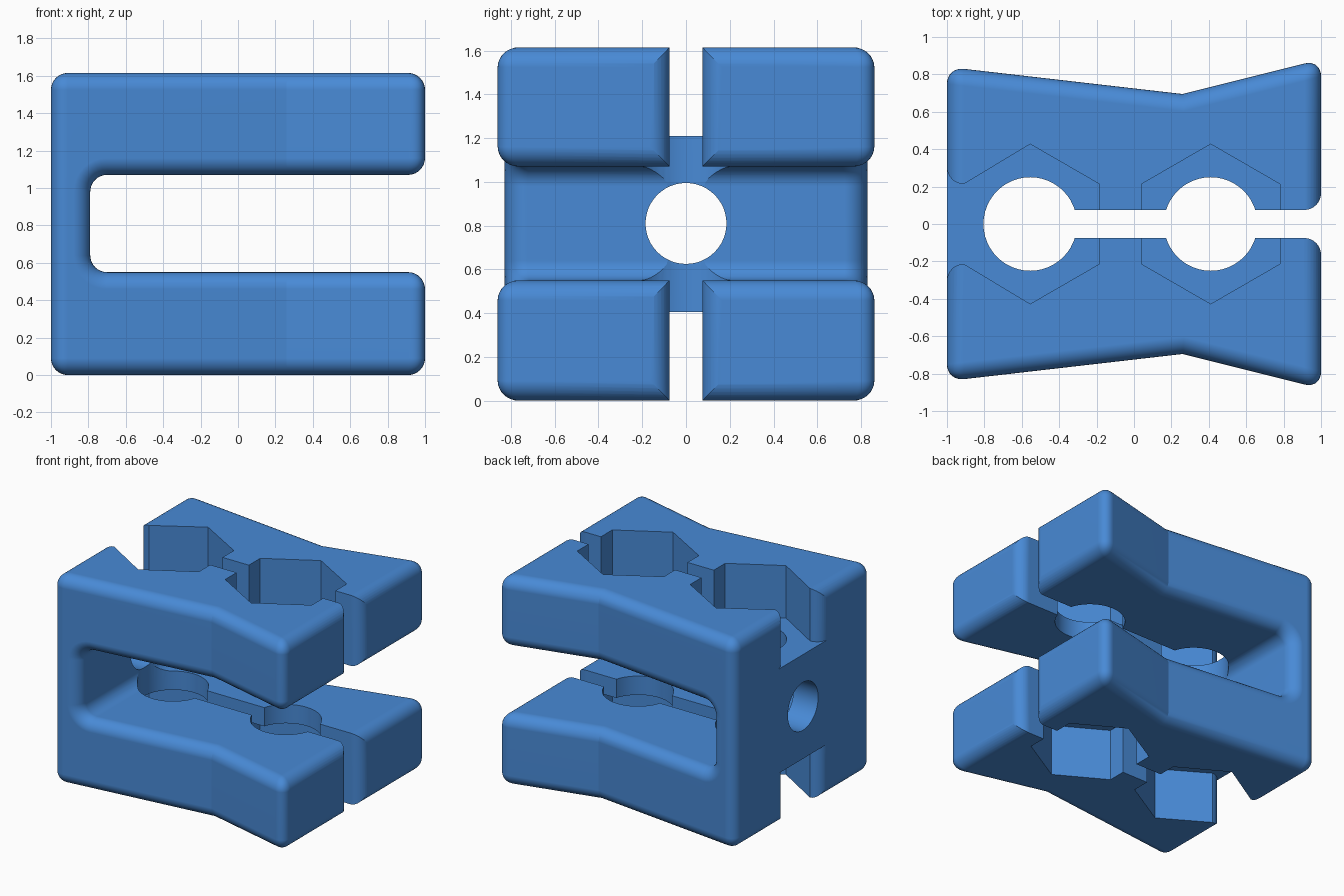
import bpy, bmesh, math

if "Cube" in bpy.data.objects:
    bpy.data.objects.remove(bpy.data.objects["Cube"])

H = 1.615                 # overall height
R = 0.09                  # rounding radius
KINK = 0.26               # x of the narrow waist
WIN_X, WIN_Z0, WIN_Z1 = -0.79, 0.55, 1.07
HOLES = (-0.555, 0.41)    # x of the two bolt axes
HEX = 0.427               # nut pocket circumradius

blue = bpy.data.materials.new("blue plastic")
blue.diffuse_color = (0.065, 0.254, 0.672, 1)
blue.use_nodes = True
blue.node_tree.nodes["Principled BSDF"].inputs["Base Color"].default_value = blue.diffuse_color


def make_object(name, bm):
    bmesh.ops.recalc_face_normals(bm, faces=bm.faces)
    mesh = bpy.data.meshes.new(name)
    bm.to_mesh(mesh)
    bm.free()
    mesh.materials.append(blue)
    ob = bpy.data.objects.new(name, mesh)
    bpy.context.collection.objects.link(ob)
    return ob


def arc(cx, cy, r, a0, a1, n=8):
    angles = [math.radians(a0 + (a1 - a0) * i / n) for i in range(n + 1)]
    return [(cx + r * math.cos(a), cy + r * math.sin(a)) for a in angles]


def prism(name, pts, lo, hi, axis="z"):
    """Extrude a 2D outline along z, or along x (points are then y, z)."""
    bm = bmesh.new()
    place = (lambda p, h: (p[0], p[1], h)) if axis == "z" else (lambda p, h: (h, p[0], p[1]))
    a = [bm.verts.new(place(p, lo)) for p in pts]
    b = [bm.verts.new(place(p, hi)) for p in pts]
    bm.faces.new(a)
    bm.faces.new(b)
    for i in range(len(a)):
        j = (i + 1) % len(a)
        bm.faces.new((a[i], a[j], b[j], b[i]))
    return make_object(name, bm)


def half_width(x):
    return 0.695 + (KINK - x) * 0.115 if x <= KINK else 0.695 + (x - KINK) * 0.25


# Clamp body: C-shaped side profile, pinched at the waist
profile = [(-1, 0), (KINK, 0), (1, 0), (1, WIN_Z0), (KINK, WIN_Z0)]
profile += arc(WIN_X + R, WIN_Z0 + R, R, 270, 180)
profile += arc(WIN_X + R, WIN_Z1 - R, R, 180, 90)
profile += [(KINK, WIN_Z1), (1, WIN_Z1), (1, H), (KINK, H), (-1, H)]
n = len(profile)

bm = bmesh.new()
sides = [[bm.verts.new((x, s * half_width(x), z)) for x, z in profile] for s in (-1, 1)]
for side in sides:
    bm.faces.new([v for v in side if v.co.x <= KINK + 1e-4])
    bm.faces.new(side[1:5])
    bm.faces.new(side[n - 5:n - 1])
for i in range(n):
    j = (i + 1) % n
    bm.faces.new((sides[0][i], sides[0][j], sides[1][j], sides[1][i]))
bmesh.ops.recalc_face_normals(bm, faces=bm.faces)

# Round the side outlines and the edges of both end faces
rounded = []
for side in sides:
    rounded += [bm.edges.get((side[i], side[(i + 1) % n])) for i in range(n)]
for a, b in zip(*sides):
    if abs(abs(a.co.x) - 1) < 1e-4:
        rounded.append(bm.edges.get((a, b)))
bmesh.ops.bevel(bm, geom=rounded, offset=R, offset_type='OFFSET', segments=8,
                profile=0.5, affect='EDGES', clamp_overlap=False)
body = make_object("clamp_body", bm)

# Clamping slot with a rounded mouth at the open end
upper = arc(1 - R, 0.075 + R, R, 270, 360) + [(1.1, 0.075 + R)]
upper = [(-0.45, 0.075)] + upper
slot = upper + [(x, -y) for x, y in reversed(upper)]
cutters = [prism("slot_cutter", slot, -0.1, H + 0.1)]

# Bolt holes
for x in HOLES:
    cutters.append(prism("bolt_hole_cutter", arc(x, 0, 0.25, 0, 352.5, 47), -0.1, H + 0.1))

# Hexagonal nut pockets, top and bottom; the rear one opens through the end face
flat = HEX * math.cos(math.radians(30))
left = [(HOLES[0] + flat, HEX / 2), (HOLES[0], HEX), (HOLES[0] - flat, HEX / 2)]
left = left[:2] + [(-1 + R, HEX / 2)] + arc(-1 + R, HEX / 2 + R, R, 270, 180)[1:]
left += [(-1.1, HEX / 2 + R)]
rear_pocket = left + [(x, -y) for x, y in reversed(left)]
front_pocket = arc(HOLES[1], 0, HEX, 30, 330, 5)
for lo, hi in ((-0.1, 0.405), (1.21, H + 0.1)):
    for outline in (rear_pocket, front_pocket):
        cutters.append(prism("nut_pocket_cutter", outline, lo, hi))

# Round hole through the rear wall
cutters.append(prism("rear_hole_cutter", arc(0, 0.81, 0.185, 0, 352.5, 47), -1.1, -0.5, "x"))

# Cut everything, then shade
bpy.context.view_layer.objects.active = body
body.select_set(True)
for c in cutters:
    mod = body.modifiers.new("cut", 'BOOLEAN')
    mod.operation = 'DIFFERENCE'
    mod.solver = 'EXACT'
    mod.object = c
    bpy.ops.object.modifier_apply(modifier=mod.name)
    bpy.data.objects.remove(c)
bpy.ops.object.shade_smooth_by_angle(angle=math.radians(16))
weighted = body.modifiers.new("even_shading", 'WEIGHTED_NORMAL')
weighted.keep_sharp = True
